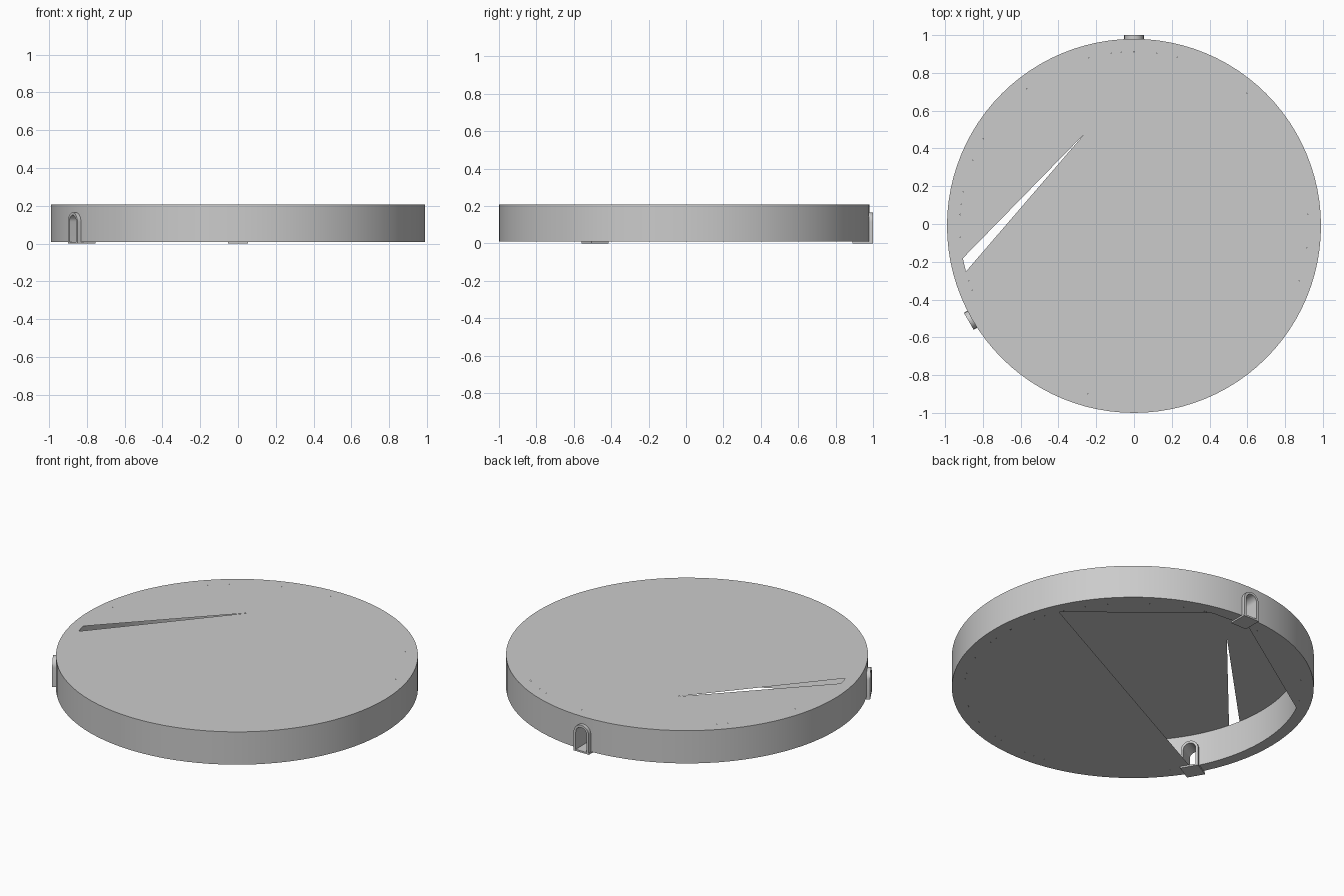
import bpy, bmesh
from math import sin, cos, pi, radians
from mathutils import Matrix, Vector

if "Cube" in bpy.data.objects:
    bpy.data.objects.remove(bpy.data.objects["Cube"])

CY, R_OUT, R_IN = -0.01, 0.99, 0.922
Z0, Z1, SIDES = 0.01, 0.208, 96
DOORS = (90, 210)


def finish(name, bm):
    me = bpy.data.meshes.new(name)
    bm.to_mesh(me)
    bm.free()
    ob = bpy.data.objects.new(name, me)
    bpy.context.collection.objects.link(ob)
    return ob


def smooth(ob):
    bpy.ops.object.select_all(action='DESELECT')
    ob.select_set(True)
    bpy.context.view_layer.objects.active = ob
    bpy.ops.object.shade_smooth_by_angle(angle=radians(30))


def arc(r, a0, a1, step=3.75):
    n = max(1, round(abs(a1 - a0) / step))
    return [(r * cos(radians(a0 + (a1 - a0) * i / n)),
             r * sin(radians(a0 + (a1 - a0) * i / n)) + CY) for i in range(n + 1)]


def sheet(name, outlines, z, up):
    bm = bmesh.new()
    for pts in outlines:
        f = bm.faces.new([bm.verts.new((x, y, z)) for x, y in pts])
        f.normal_update()
        if (f.normal.z > 0) != up:
            f.normal_flip()
    bmesh.ops.triangulate(bm, faces=bm.faces[:])
    return finish(name, bm)


def prism(bm, profile, r0, r1, angle):
    """Extrude a (width, height) profile radially at the given angle."""
    rot = Matrix.Translation((0, CY, 0)) @ Matrix.Rotation(radians(angle), 4, 'Z')
    rings = [[bm.verts.new(rot @ Vector((r, w, z))) for w, z in profile] for r in (r0, r1)]
    n = len(profile)
    for i in range(n):
        j = (i + 1) % n
        bm.faces.new((rings[0][i], rings[0][j], rings[1][j], rings[1][i]))
    bm.faces.new(rings[0])
    bm.faces.new(rings[1][::-1])
    bmesh.ops.recalc_face_normals(bm, faces=bm.faces[:])


def arch(half, spring, base, n=16):
    curve = [(half * cos(pi * i / n), spring + half * sin(pi * i / n)) for i in range(n + 1)]
    return [(half, base)] + curve + [(-half, base)]


# Ring-shaped outer wall
bm = bmesh.new()
profile = [(R_OUT, Z0), (R_OUT, Z1), (R_IN, Z1), (R_IN, Z0)]
loops = [[bm.verts.new((r * cos(2 * pi * i / SIDES), r * sin(2 * pi * i / SIDES) + CY, z))
          for r, z in profile] for i in range(SIDES)]
for i in range(SIDES):
    a, b = loops[i], loops[(i + 1) % SIDES]
    for k in range(4):
        m = (k + 1) % 4
        bm.faces.new((a[k], b[k], b[m], a[m]))
bmesh.ops.recalc_face_normals(bm, faces=bm.faces[:])
wall = finish("ring_wall", bm)

# Doorway cutter, applied to the wall and removed
bm = bmesh.new()
for a in DOORS:
    prism(bm, arch(0.044, 0.115, -0.05), 0.8, 1.1, a)
cutter = finish("doorway_cutter", bm)
cutter.hide_render = True
mod = wall.modifiers.new("doorways", 'BOOLEAN')
mod.operation, mod.solver, mod.object = 'DIFFERENCE', 'EXACT', cutter
bpy.context.view_layer.objects.active = wall
bpy.ops.object.modifier_apply(modifier=mod.name)
bpy.data.objects.remove(cutter)
smooth(wall)

# Arched door frames and thresholds
for k, a in enumerate(DOORS):
    bm = bmesh.new()
    outer, inner = arch(0.05, 0.115, Z0), arch(0.036, 0.115, Z0)
    prism(bm, outer + inner[::-1], 0.905, 1.01, a)
    bmesh.ops.triangulate(bm, faces=[f for f in bm.faces if len(f.verts) > 4])
    smooth(finish(f"door_frame_{k + 1}", bm))
    bm = bmesh.new()
    prism(bm, [(-0.052, 0), (0.052, 0), (0.052, Z0), (-0.052, Z0)], 0.9, 1.01, a)
    finish(f"threshold_{k + 1}", bm)

# Roof sheet with its narrow wedge-shaped slit
sheet("roof", [arc(R_IN, 195.2, 550.7) + [(-0.26, 0.48)]], Z1, True)

# Floor sheets, leaving the large open polygon
sheet("floor", [arc(R_IN, 210, 384), arc(R_IN, 24, 78), arc(R_IN, 78, 93),
                arc(R_IN, 93, 154)], Z0, False)
